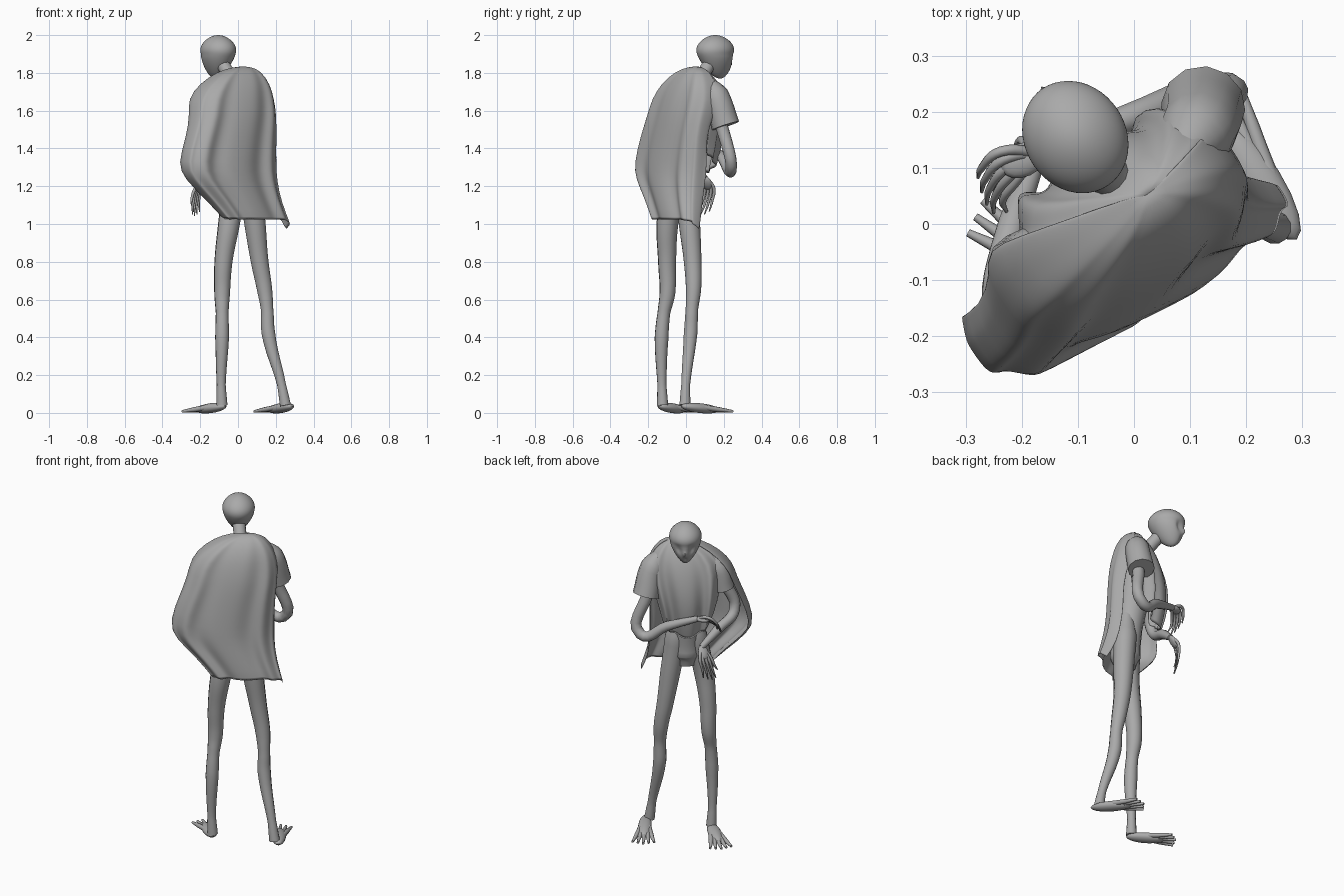
import bpy, bmesh, math, random
from mathutils import Vector

random.seed(4)
TURN = math.radians(34)          # the figure is built facing +y, then turned

old = bpy.data.objects.get("Cube")
if old:
    bpy.data.objects.remove(old)

grey = bpy.data.materials.new("plain grey")
grey.use_nodes = True
grey.diffuse_color = (0.4, 0.4, 0.4, 1)
grey.node_tree.nodes["Principled BSDF"].inputs["Base Color"].default_value = (0.4, 0.4, 0.4, 1)


def finish(obj):
    """Give an object the shared material, turn and smooth shading."""
    obj.data.materials.clear()
    obj.data.materials.append(grey)
    obj.rotation_euler.z = TURN
    bpy.ops.object.select_all(action='DESELECT')
    obj.select_set(True)
    bpy.context.view_layer.objects.active = obj
    bpy.ops.object.shade_smooth_by_angle(angle=math.radians(50))
    return obj


def mesh_object(name, bm):
    mesh = bpy.data.meshes.new(name)
    bm.to_mesh(mesh)
    bm.free()
    obj = bpy.data.objects.new(name, mesh)
    bpy.context.collection.objects.link(obj)
    return obj


def tube(name, points, detail=4):
    """Smooth limb through (x, y, z, radius) points."""
    curve = bpy.data.curves.new(name, 'CURVE')
    curve.dimensions = '3D'
    curve.bevel_depth = 1
    curve.bevel_resolution = detail
    curve.resolution_u = 6
    curve.use_fill_caps = True
    spline = curve.splines.new('BEZIER')
    spline.bezier_points.add(len(points) - 1)
    for knot, (x, y, z, r) in zip(spline.bezier_points, points):
        knot.co = (x, y, z)
        knot.radius = r
        knot.handle_left_type = knot.handle_right_type = 'AUTO'
    obj = bpy.data.objects.new(name, curve)
    bpy.context.collection.objects.link(obj)
    bpy.ops.object.select_all(action='DESELECT')
    obj.select_set(True)
    bpy.context.view_layer.objects.active = obj
    bpy.ops.object.convert(target='MESH')
    return finish(bpy.context.view_layer.objects.active)


def blob(name, start, end, width, height):
    """Flattened ellipsoid lying between two points."""
    start, end = Vector(start), Vector(end)
    turn = (end - start).to_track_quat('Y', 'Z')
    size = Vector((width, (end - start).length / 2, height))
    bm = bmesh.new()
    bmesh.ops.create_uvsphere(bm, u_segments=16, v_segments=10, radius=1)
    for v in bm.verts:
        v.co = turn @ (v.co * size) + (start + end) / 2
    return finish(mesh_object(name, bm))


def power(value, p):
    return math.copysign(abs(value) ** p, value)


def drape(name, rows, first, last, fold, dip):
    """Cloth lofted through rows of (z, left, right, edge, middle); angle 0 is the edge."""
    columns = 40
    bm = bmesh.new()
    grid = []
    for i, (z, left, right, edge, middle) in enumerate(rows):
        drop = i / (len(rows) - 1)
        line = []
        for j in range(columns + 1):
            u = j / columns
            a = math.radians(first + (last - first) * u)
            wave = 1 + fold * drop * math.sin(a * 9 + drop * 2)
            x = (left + right) / 2 + (right - left) / 2 * power(math.sin(a), 0.65)
            y = middle + (edge - middle) * power(math.cos(a), 0.65) * wave
            rag = random.uniform(-1, 1) * 0.012 * drop if j in (0, columns) else 0
            line.append(bm.verts.new((x + rag, y, z - dip(u) * drop ** 4 + rag)))
        grid.append(line)
    for upper, lower in zip(grid, grid[1:]):
        for j in range(columns):
            bm.faces.new((upper[j], lower[j], lower[j + 1], upper[j + 1]))
    bmesh.ops.remove_doubles(bm, verts=bm.verts, dist=0.0001)
    bmesh.ops.recalc_face_normals(bm, faces=bm.faces)
    obj = mesh_object(name, bm)
    obj.modifiers.new("thickness", 'SOLIDIFY').thickness = 0.004
    obj.modifiers.new("soften", 'SUBSURF').levels = 1
    return finish(obj)


# Cape over the back and the hanging cloth on the chest, both gathered at the nape
cape_rows = [(1.835, .05, .05, .03, .03), (1.83, 0, .1, 0, .03), (1.81, -.09, .15, -.035, .03),
             (1.74, -.2, .2, -.075, .03), (1.66, -.265, .22, -.095, .03),
             (1.58, -.28, .22, -.11, 0), (1.47, -.325, .205, -.12, -.03),
             (1.32, -.38, .2, -.13, -.03), (1.24, -.35, .2, -.135, -.04),
             (1.13, -.23, .215, -.145, -.06), (1.02, -.14, .255, -.155, -.1)]
drape("cape", cape_rows, -118, 100, 0.18, lambda u: 0.06 * u ** 8)
chest_rows = [(1.835, .05, .05, .03, .03), (1.83, 0, .1, .05, .03), (1.8, -.09, .15, .085, .03),
              (1.72, -.2, .22, .13, .03), (1.6, -.2, .2, .16, .03),
              (1.48, -.18, .16, .165, .03), (1.36, -.14, .13, .13, .04)]
drape("chest_cloth", chest_rows, -90, 90, 0.2, lambda u: 0.1 * (1 - abs(2 * u - 1)))

# Torso and neck
tube("torso", [(0, -.04, 1.03, .05), (0, -.05, 1.1, .085), (0, -.03, 1.28, .075),
               (0, 0, 1.5, .09), (.02, .02, 1.68, .09), (.02, .03, 1.77, .03)], 6)
tube("neck", [(.02, .04, 1.72, .045), (.01, .1, 1.79, .036), (0, .16, 1.86, .036)])

# Head: a sphere narrowed to the jaw, with sockets, nose and mouth
bm = bmesh.new()
bmesh.ops.create_uvsphere(bm, u_segments=48, v_segments=36, radius=1)
features = [((-.42, .85, -.2), .2, -.016), ((.42, .85, -.2), .2, -.016),
            ((0, .93, -.4), .13, .014), ((0, .75, -.68), .14, -.007)]
for v in bm.verts:
    c = v.co.copy()
    low, high = max(0, -c.z), max(0, c.z)
    dome = 1 + .35 * high * (1 - high)
    push = sum(amount * math.exp(-((c - Vector(spot)).length / reach) ** 2)
               for spot, reach, amount in features)
    v.co = (c.x * .087 * dome * (1 - .42 * low ** 1.3),
            .187 + c.y * .101 * dome * (1 - .25 * low) + .03 * low + push,
            1.9 + c.z * (.1 if c.z > 0 else .13))
finish(mesh_object("head", bm))

# Arms with loose sleeves
arms = {
    "right": [(.15, .04, 1.72, .04), (.21, .085, 1.52, .034), (.25, .12, 1.285, .03),
              (.1, .16, 1.355, .027), (-.07, .2, 1.42, .017)],
    "left": [(-.15, .03, 1.7, .04), (-.22, .02, 1.55, .034), (-.27, .03, 1.4, .03),
             (-.18, .12, 1.32, .027), (-.09, .185, 1.24, .017)],
}
sleeves = {
    "right": [(.12, .05, 1.76, .03), (.18, .07, 1.68, .068), (.22, .105, 1.52, .075)],
    "left": [(-.12, .04, 1.74, .03), (-.18, .05, 1.66, .055), (-.21, .05, 1.54, .06)],
}
for side in arms:
    tube(side + "_arm", arms[side])
    tube(side + "_sleeve", sleeves[side])


# Hands: a flat palm and bent, spread fingers
def hand(side, wrist, knuckle, tip, spread):
    wrist, knuckle, tip, spread = map(Vector, (wrist, knuckle, tip, spread))
    blob(side + "_palm", wrist - (knuckle - wrist) * .2, knuckle + (knuckle - wrist) * .2, .03, .016)
    for i in range(5):
        fan = i / 4 - .5
        reach = .55 if i == 0 else 1 - abs(fan - .1) * .3
        joint = knuckle + spread * fan
        end = knuckle.lerp(tip, reach) + spread * fan * 1.5
        middle = joint.lerp(end, .5) + (knuckle - wrist) * .25
        tube(f"{side}_finger_{i + 1}", [(*wrist, .01), (*joint, .009), (*middle, .007), (*end, .003)], 2)


hand("right", (-.07, .2, 1.42), (-.13, .21, 1.42), (-.2, .175, 1.33), (.01, .06, .05))
hand("left", (-.09, .185, 1.24), (-.11, .215, 1.19), (-.15, .19, 1.04), (.06, .03, .01))

# Legs, rising into the hips, and bony feet
legs = {
    "left": [(-.04, -.04, 1.34, .04), (-.055, -.045, 1.2, .064), (-.095, -.055, 1.0, .058),
             (-.12, -.04, .8, .048), (-.125, -.035, .63, .042), (-.135, -.05, .53, .034),
             (-.142, -.06, .4, .037), (-.145, -.056, .15, .024), (-.14, -.055, .04, .03)],
    "right": [(.04, -.03, 1.34, .04), (.055, -.035, 1.2, .064), (.085, -.035, 1.0, .058),
              (.115, -.035, .8, .048), (.138, -.045, .66, .042), (.145, -.06, .55, .034),
              (.147, -.07, .42, .037), (.19, -.13, .15, .024), (.205, -.145, .04, .03)],
}
feet = {"left": ((-.135, -.085), (-.2, .185)), "right": ((.225, -.185), (.235, .125))}
for side in legs:
    tube(side + "_leg", legs[side])
    heel, toe = (Vector((*p, 0)) for p in feet[side])
    up = Vector((0, 0, 1))
    across = (toe - heel).cross(up).normalized()
    blob(side + "_foot", heel + up * .036, heel.lerp(toe, .78) + up * .014, .038, .026)
    for i in range(5):
        fan = i / 4 - .5
        back = heel.lerp(toe, .3) + across * fan * .03 + up * .034
        ball = heel.lerp(toe, .68) + across * fan * .08 + up * .018
        end = heel.lerp(toe, 1 - abs(fan) * .14) + across * fan * .12 + up * .008
        tube(f"{side}_toe_{i + 1}", [(*back, .015), (*ball, .013), (*end, .007)], 2)
